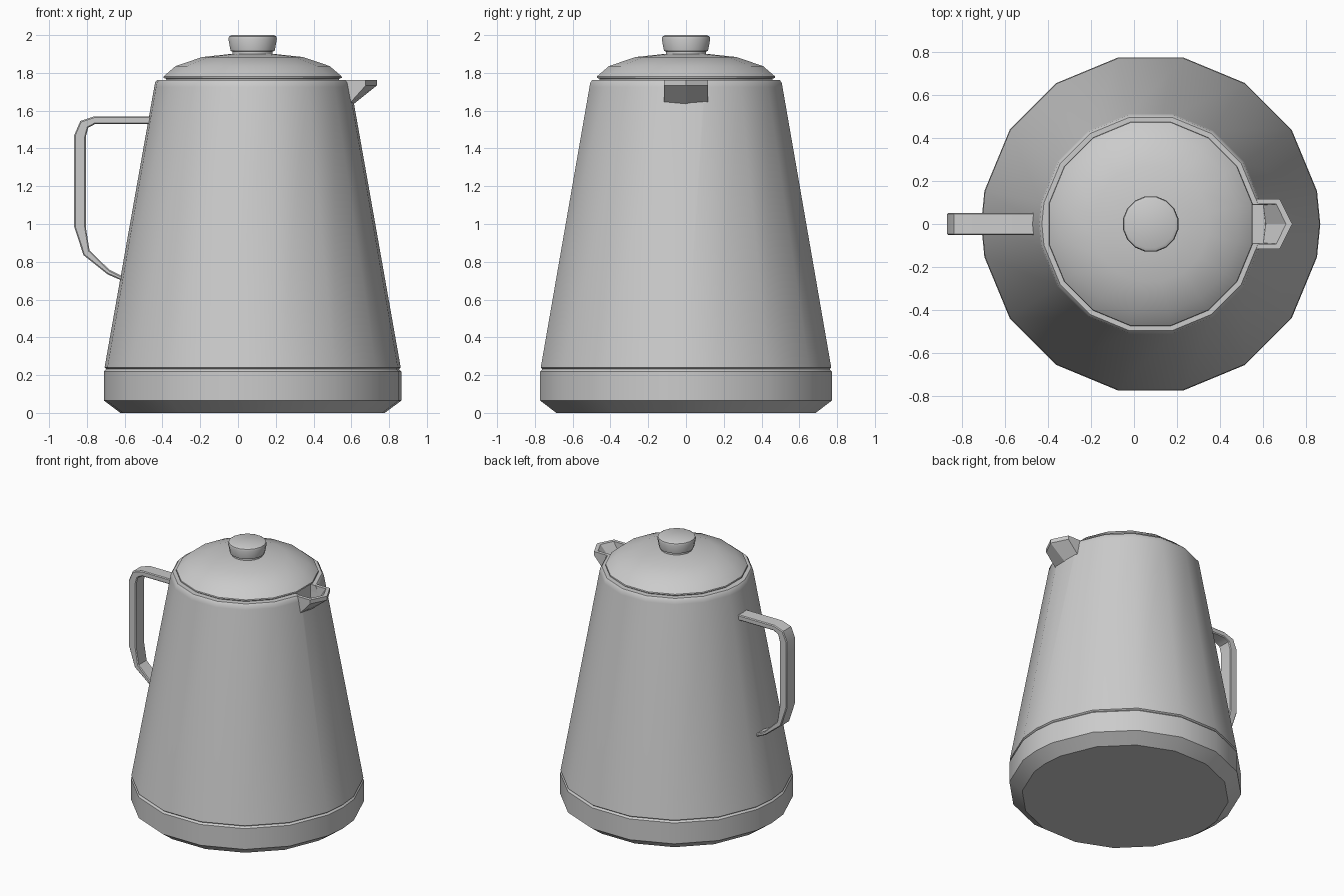
import bpy, bmesh
from math import cos, sin, pi, radians

if "Cube" in bpy.data.objects:
    bpy.data.objects.remove(bpy.data.objects["Cube"])

CX = 0.0775  # axis of the pot


def make(name, bm, angle=30):
    bmesh.ops.recalc_face_normals(bm, faces=bm.faces)
    me = bpy.data.meshes.new(name)
    bm.to_mesh(me)
    bm.free()
    ob = bpy.data.objects.new(name, me)
    bpy.context.collection.objects.link(ob)
    if angle:
        smooth(ob, angle)
    return ob


def smooth(ob, angle=30):
    bpy.ops.object.select_all(action='DESELECT')
    ob.select_set(True)
    bpy.context.view_layer.objects.active = ob
    bpy.ops.object.shade_smooth_by_angle(angle=radians(angle))


def lathe(name, profile, extra=False, angle=30):
    """Closed 16-sided turned shape; extra adds points facing spout and handle."""
    angles = [(i + 0.5) * pi / 8 for i in range(16)]
    if extra:
        angles = sorted(angles + [0, pi])
    n = len(angles)
    bm = bmesh.new()
    rings = [[bm.verts.new((CX + r * cos(a), r * sin(a), z)) for a in angles]
             for r, z in profile]
    for lo, hi in zip(rings, rings[1:]):
        for i in range(n):
            j = (i + 1) % n
            bm.faces.new((lo[i], lo[j], hi[j], hi[i]))
    bm.faces.new(rings[0][::-1])
    bm.faces.new(rings[-1])
    return make(name, bm, angle)


# base band
lathe("base", [(0.70, 0), (0.787, 0.065), (0.787, 0.22), (0.775, 0.232)], True)

# tapered body
body = lathe("body", [(0.77, 0.228), (0.784, 0.24), (0.521, 1.725),
                      (0.516, 1.75), (0.505, 1.763)], True, None)

# opening in the body behind the spout
bpy.ops.mesh.primitive_cube_add(size=1, location=(0.60, 0, 1.74))
cutter = bpy.context.object
cutter.name = "spout_opening_cutter"
cutter.scale = (0.13, 0.18, 0.15)
mod = body.modifiers.new("opening", 'BOOLEAN')
mod.operation = 'DIFFERENCE'
mod.solver = 'EXACT'
mod.object = cutter
bpy.context.view_layer.objects.active = body
bpy.ops.object.modifier_apply(modifier=mod.name)
bpy.data.objects.remove(cutter)
smooth(body)

# lid and knob
lathe("lid", [(0.465, 1.76), (0.468, 1.770), (0.482, 1.773), (0.48, 1.782),
              (0.416, 1.836), (0.272, 1.884), (0.10, 1.902)])
lathe("knob", [(0.108, 1.89), (0.108, 1.912), (0.119, 1.917),
               (0.131, 1.98), (0.127, 1.993), (0.113, 2.0)])

# spout: hollow pointed lip, rings run from outside underside to inside floor
def spout_ring(back, corner, tip):
    half = [back, corner]
    return ([(x, -y, z) for x, y, z in half] + [(tip[0], 0, tip[1])]
            + half[::-1])

W = 0.117
rings = [
    spout_ring((0.53, W, 1.64), (0.592, W, 1.64), (0.60, 1.625)),
    spout_ring((0.55, W, 1.733), (0.676, W, 1.733), (0.735, 1.733)),
    spout_ring((0.55, W, 1.762), (0.676, W, 1.762), (0.735, 1.762)),
    spout_ring((0.55, 0.092, 1.762), (0.661, 0.092, 1.762), (0.705, 1.762)),
    spout_ring((0.53, 0.088, 1.664), (0.60, 0.088, 1.664), (0.612, 1.66)),
]
bm = bmesh.new()
loops = [[bm.verts.new(p) for p in ring] for ring in rings]
for a, b in zip(loops, loops[1:]):
    for i in range(4):
        bm.faces.new((a[i], a[i + 1], b[i + 1], b[i]))
bm.faces.new(loops[0])
bm.faces.new(loops[-1])
make("spout", bm, 20)

# handle: strap swept along outer and inner side profiles
outer = [(-0.46, 1.57), (-0.76, 1.57), (-0.835, 1.545), (-0.867, 1.47),
         (-0.867, 0.985), (-0.818, 0.835), (-0.69, 0.733), (-0.59, 0.69)]
inner = [(-0.46, 1.53), (-0.755, 1.53), (-0.793, 1.51), (-0.806, 1.46),
         (-0.806, 0.985), (-0.786, 0.86), (-0.68, 0.757), (-0.59, 0.712)]
bm = bmesh.new()
sections = []
for o, i in zip(outer, inner):
    sections.append([bm.verts.new((p[0], y, p[1]))
                     for p, y in ((o, -0.052), (o, 0.052), (i, 0.052), (i, -0.052))])
for a, b in zip(sections, sections[1:]):
    for k in range(4):
        j = (k + 1) % 4
        bm.faces.new((a[k], a[j], b[j], b[k]))
bm.faces.new(sections[0])
bm.faces.new(sections[-1])
long_edges = [bm.edges.get((a[k], b[k]))
              for a, b in zip(sections, sections[1:]) for k in range(4)]
bmesh.ops.bevel(bm, geom=long_edges, offset=0.006, segments=1, affect='EDGES')
make("handle", bm, 30)
